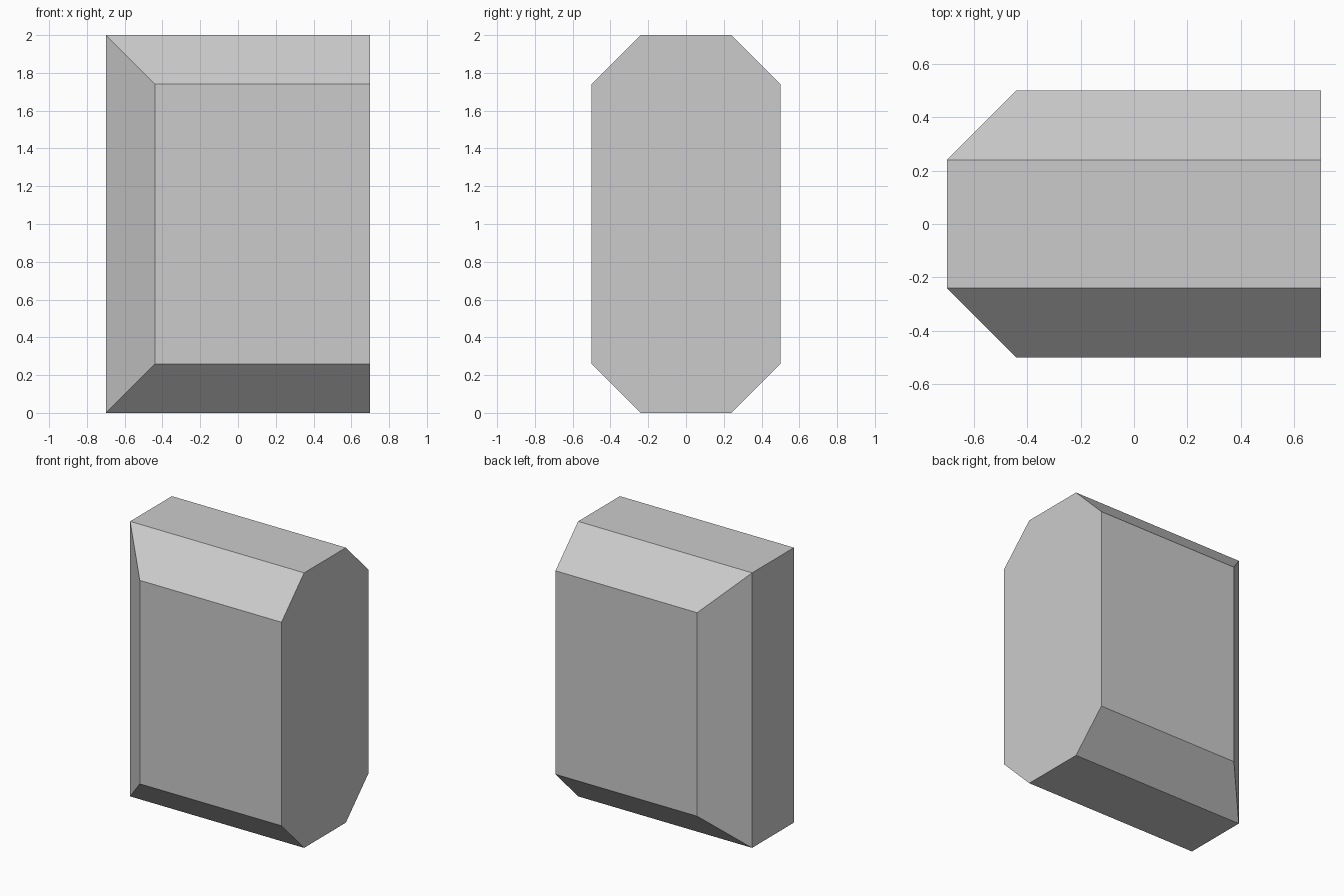
import bpy, bmesh

if "Cube" in bpy.data.objects:
    bpy.data.objects.remove(bpy.data.objects["Cube"])

W, D, H, C = 0.7, 0.5, 2.0, 0.26   # half width, half depth, height, chamfer

bm = bmesh.new()


def ring(y, inset):
    """Rectangle at depth y, inset on the left, top and bottom only."""
    corners = [(-W + inset, inset), (W, inset), (W, H - inset), (-W + inset, H - inset)]
    return [bm.verts.new((x, y, z)) for x, z in corners]


# Chamfered block: sections lofted from front to back
rings = [ring(-D, C), ring(-D + C, 0), ring(D - C, 0), ring(D, C)]
bm.faces.new(rings[0])
bm.faces.new(rings[-1][::-1])
for a, b in zip(rings, rings[1:]):
    for i in range(4):
        j = (i + 1) % 4
        bm.faces.new((a[i], b[i], b[j], a[j]))

# Merge the flat right end into one octagon
right = [f for f in bm.faces if all(v.co.x > W - 1e-4 for v in f.verts)]
bmesh.ops.dissolve_faces(bm, faces=right)
bmesh.ops.recalc_face_normals(bm, faces=bm.faces)

mesh = bpy.data.meshes.new("chamfered_block")
bm.to_mesh(mesh)
bm.free()
block = bpy.data.objects.new("chamfered_block", mesh)
bpy.context.collection.objects.link(block)
